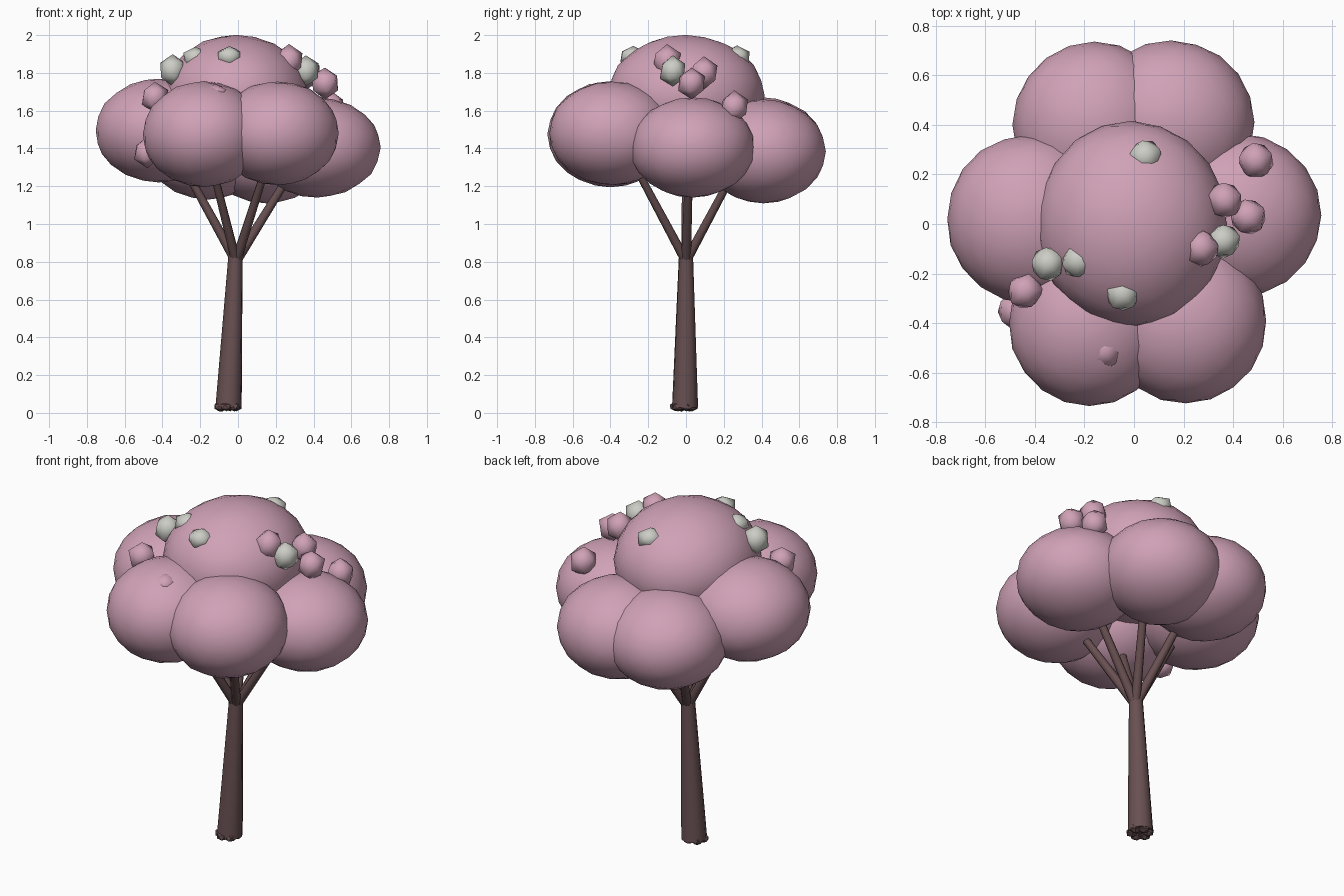
import bpy, math, random
from mathutils import Vector

if "Cube" in bpy.data.objects:
    bpy.data.objects.remove(bpy.data.objects["Cube"])

random.seed(4)


def material(name, rgb):
    m = bpy.data.materials.new(name)
    m.diffuse_color = (*rgb, 1)
    m.use_nodes = True
    m.node_tree.nodes["Principled BSDF"].inputs["Base Color"].default_value = m.diffuse_color
    return m


PINK = material("blossom pink", (0.63, 0.36, 0.47))
WHITE = material("pale blossom", (0.60, 0.61, 0.56))
BARK = material("bark brown", (0.14, 0.08, 0.083))


def blob(name, loc, size, mat, detail, jitter=0.0, turn=0.0, angle=60):
    """Smooth, slightly irregular icosphere squashed to the given radii."""
    bpy.ops.mesh.primitive_ico_sphere_add(subdivisions=detail, radius=1, location=loc,
                                          rotation=(0, 0, turn))
    ob = bpy.context.object
    ob.name = name
    for v in ob.data.vertices:
        v.co *= 1 + random.uniform(-jitter, jitter)
    ob.scale = size
    bpy.ops.object.transform_apply(location=False, rotation=True, scale=True)
    ob.data.materials.append(mat)
    bpy.ops.object.shade_smooth_by_angle(angle=math.radians(angle))
    return ob


def limb(name, a, b, ra, rb, sides):
    """Tapered round limb from a to b."""
    a, b = Vector(a), Vector(b)
    bpy.ops.mesh.primitive_cone_add(vertices=sides, radius1=ra, radius2=rb,
                                    depth=(b - a).length, location=(a + b) / 2)
    ob = bpy.context.object
    ob.name = name
    ob.rotation_euler = (b - a).to_track_quat('Z', 'Y').to_euler()
    ob.data.materials.append(BARK)
    bpy.ops.object.shade_smooth_by_angle(angle=math.radians(50))
    return ob


# Leaning trunk with a ring of stubby roots
limb("trunk", (-0.05, -0.005, 0.03), (-0.012, 0.0, 0.86), 0.07, 0.037, 10)
for i in range(6):
    t = math.tau * i / 6 + 0.3
    blob("root", (-0.052 + 0.045 * math.cos(t), -0.012 + 0.045 * math.sin(t), 0.033),
         (0.033, 0.033, 0.026), BARK, 1, 0.06, t, 30)

# Branches fanning out into the crown
for x, y in [(-0.34, 0.0), (0.36, 0.02), (-0.16, -0.32), (0.18, -0.32),
             (-0.16, 0.32), (0.18, 0.32)]:
    limb("branch", (-0.01 + x * 0.03, y * 0.03, 0.82), (x, y, 1.40), 0.026, 0.019, 8)

# Crown lobes: one on top, six around
lobes = [
    ((-0.01, 0.0, 1.68), (0.385, 0.415, 0.32)),
    ((-0.42, 0.02, 1.495), (0.335, 0.34, 0.275)),
    ((0.42, 0.035, 1.405), (0.335, 0.33, 0.265)),
    ((-0.18, -0.40, 1.475), (0.325, 0.335, 0.28)),
    ((0.21, -0.39, 1.48), (0.325, 0.335, 0.275)),
    ((-0.16, 0.40, 1.40), (0.33, 0.335, 0.27)),
    ((0.15, 0.41, 1.385), (0.335, 0.33, 0.275)),
]
for i, (loc, size) in enumerate(lobes):
    blob("crown_lobe", loc, size, PINK, 3, 0.006, i * 0.0)

# Pink flower clusters
for p in [(0.27, -0.10, 1.865), (0.365, 0.095, 1.80), (0.46, 0.03, 1.745),
          (0.49, 0.255, 1.62), (-0.44, -0.27, 1.67), (-0.12, -0.51, 1.69),
          (-0.48, -0.35, 1.38)]:
    blob("pink_flower", p, (0.078, 0.08, 0.085 if p[2] != 1.69 else 0.05),
         PINK, 1, 0.05, random.uniform(0, 1))

# Pale flower clusters
for p in [(0.045, 0.27, 1.885), (-0.045, -0.28, 1.885), (-0.345, -0.16, 1.815),
          (-0.225, -0.15, 1.88), (0.36, -0.07, 1.81)]:
    blob("pale_flower", p, (0.075, 0.075, 0.085 if p[2] < 1.83 else 0.06),
         WHITE, 1, 0.05, random.uniform(0, 1))
